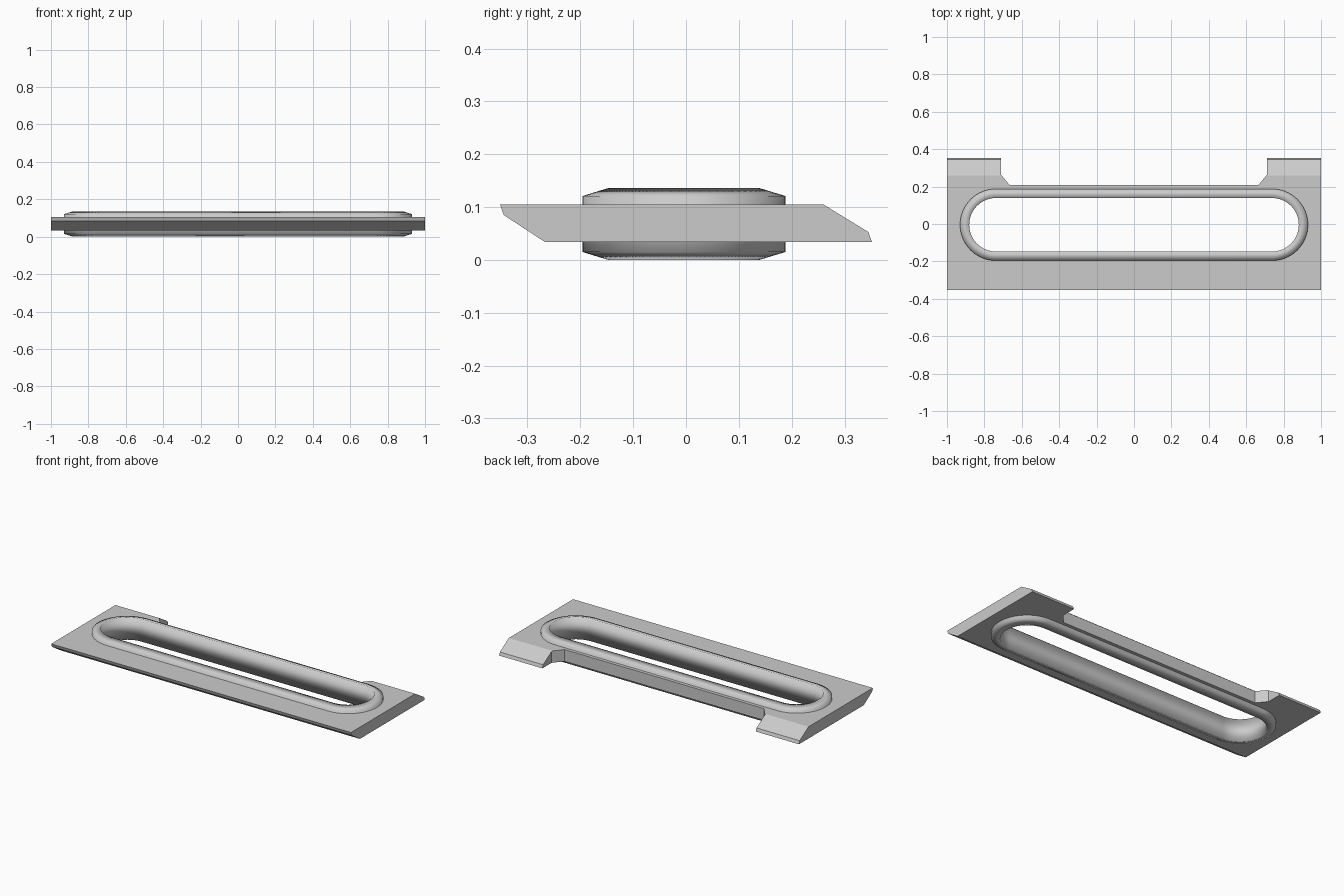
import bpy
import bmesh
from math import cos, sin, pi

if "Cube" in bpy.data.objects:
    bpy.data.objects.remove(bpy.data.objects["Cube"], do_unlink=True)

grey = bpy.data.materials.new("plain grey")
grey.use_nodes = True
COLOUR = (0.6, 0.6, 0.6, 1)
grey.diffuse_color = COLOUR
grey.node_tree.nodes["Principled BSDF"].inputs["Base Color"].default_value = COLOUR

CENTRE_Y = -0.004
STRAIGHT = 0.738  # half length of the slot's straight sides
SEGMENTS = 32     # per rounded end


def make_object(name, bm):
    bmesh.ops.recalc_face_normals(bm, faces=bm.faces[:])
    mesh = bpy.data.meshes.new(name)
    bm.to_mesh(mesh)
    bm.free()
    mesh.materials.append(grey)
    obj = bpy.data.objects.new(name, mesh)
    bpy.context.collection.objects.link(obj)
    return obj


def prism(name, start, end):
    """Closed solid between two matching outlines."""
    bm = bmesh.new()
    a = [bm.verts.new(p) for p in start]
    b = [bm.verts.new(p) for p in end]
    bm.faces.new(a)
    bm.faces.new(b)
    for i in range(len(a)):
        j = (i + 1) % len(a)
        bm.faces.new((a[i], a[j], b[j], b[i]))
    return make_object(name, bm)


def slot_outline(radius, z):
    points = []
    for side, begin in ((1, -pi / 2), (-1, pi / 2)):
        for i in range(SEGMENTS + 1):
            t = begin + pi * i / SEGMENTS
            points.append((side * STRAIGHT + radius * cos(t),
                           CENTRE_Y + radius * sin(t), z))
    return points


def cut(target, cutter):
    cutter.hide_render = True
    mod = target.modifiers.new("cut", "BOOLEAN")
    mod.operation = "DIFFERENCE"
    mod.solver = "EXACT"
    mod.object = cutter
    bpy.context.view_layer.objects.active = target
    bpy.ops.object.modifier_apply(modifier=mod.name)
    bpy.data.objects.remove(cutter, do_unlink=True)


# Plate with slanted front and back edges
section = [(-0.352, 0.105), (0.26, 0.105), (0.345, 0.053),
           (0.352, 0.034), (-0.267, 0.034), (-0.345, 0.085)]
plate = prism("plate", [(-1, y, z) for y, z in section],
              [(1, y, z) for y, z in section])

# Wide notch along the back edge with angled inner corners
half = [(0.665, 0.208), (0.712, 0.265), (0.712, 0.5)]
notch = half + [(-x, y) for x, y in reversed(half)]
cut(plate, prism("notch_cutter", [(x, y, -0.1) for x, y in notch],
                 [(x, y, 0.3) for x, y in notch]))

# Long slot through the plate
cut(plate, prism("slot_cutter", slot_outline(0.175, -0.1), slot_outline(0.175, 0.3)))

# Rim lining the slot, sloping outward on its top and bottom
rim_section = [(0.143, 0), (0.192, 0.015), (0.192, 0.121), (0.143, 0.136)]
bm = bmesh.new()
rings = [[bm.verts.new(p) for p in slot_outline(r, z)] for r, z in rim_section]
for k, ring in enumerate(rings):
    following = rings[(k + 1) % len(rings)]
    for i in range(len(ring)):
        j = (i + 1) % len(ring)
        bm.faces.new((ring[i], ring[j], following[j], following[i]))
rim = make_object("slot_rim", bm)
for face in rim.data.polygons:
    face.use_smooth = True
